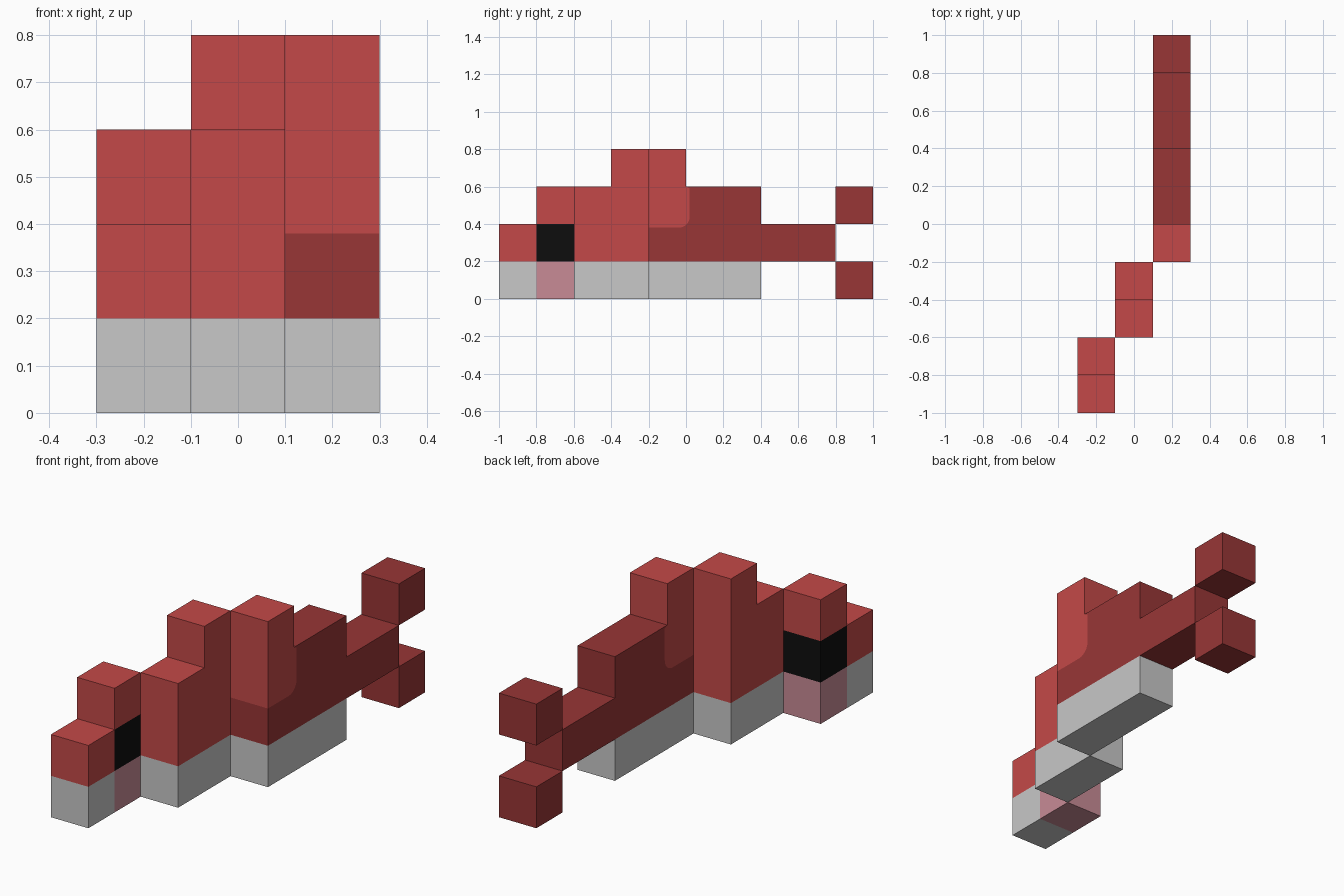
import bpy
import bmesh
import math

cube = bpy.data.objects.get("Cube")
if cube:
    bpy.data.objects.remove(cube, do_unlink=True)


def srgb(r, g, b):
    def lin(c):
        c /= 255
        return c / 12.92 if c <= 0.04045 else ((c + 0.055) / 1.055) ** 2.4
    return (lin(r), lin(g), lin(b), 1.0)


def make_material(name, colour):
    mat = bpy.data.materials.new(name)
    mat.use_nodes = True
    mat.diffuse_color = colour
    mat.node_tree.nodes["Principled BSDF"].inputs["Base Color"].default_value = colour
    return mat


RED = make_material("red", srgb(196, 73, 72))
DARK = make_material("dark red", srgb(152, 54, 54))
GREY = make_material("light grey", srgb(200, 200, 200))
PINK = make_material("pink", srgb(200, 139, 150))
BLACK = make_material("black", srgb(13, 13, 13))


def prism(name, x, profile, mat):
    """Extrude a side profile of (y, z) points 0.2 wide, centred on x."""
    bm = bmesh.new()
    face = bm.faces.new([bm.verts.new((x - 0.1, y, z)) for y, z in profile])
    grown = bmesh.ops.extrude_face_region(bm, geom=[face], use_keep_orig=True)
    moved = [v for v in grown["geom"] if isinstance(v, bmesh.types.BMVert)]
    bmesh.ops.translate(bm, verts=moved, vec=(0.2, 0, 0))
    bmesh.ops.recalc_face_normals(bm, faces=bm.faces)
    mesh = bpy.data.meshes.new(name)
    bm.to_mesh(mesh)
    bm.free()
    mesh.materials.append(mat)
    obj = bpy.data.objects.new(name, mesh)
    bpy.context.collection.objects.link(obj)
    return obj


def block(name, x, y0, y1, z0, z1, mat):
    return prism(name, x, [(y0, z0), (y1, z0), (y1, z1), (y0, z1)], mat)


# Head section, stepped to the right
block("chin", -0.2, -1.0, -0.8, 0.0, 0.2, GREY)
block("snout", -0.2, -1.0, -0.8, 0.2, 0.4, RED)
block("gill", -0.2, -0.8, -0.6, 0.0, 0.2, PINK)
block("eyes", -0.2, -0.8, -0.6, 0.2, 0.4, BLACK)
block("crown", -0.2, -0.8, -0.6, 0.4, 0.6, RED)

# Middle section with the first half of the back fin
block("middle_belly", 0, -0.6, -0.2, 0.0, 0.2, GREY)
prism("middle_back", 0, [(-0.6, 0.2), (-0.2, 0.2), (-0.2, 0.8),
                         (-0.4, 0.8), (-0.4, 0.6), (-0.6, 0.6)], RED)

# Rear section: the red saddle meets the dark body along a rounded border
arc = [(-0.04 + 0.06 * math.sin(a), 0.44 - 0.06 * math.cos(a))
       for a in (math.pi / 2 * i / 6 for i in range(7))]
border = [(-0.2, 0.38)] + arc + [(0.02, 0.59), (0.0, 0.6)]
block("rear_belly", 0.2, -0.2, 0.4, 0.0, 0.2, GREY)
prism("rear_saddle", 0.2, border + [(0.0, 0.8), (-0.2, 0.8)], RED)
prism("rear_body_and_tail", 0.2,
      [(-0.2, 0.2), (0.8, 0.2), (0.8, 0.4), (0.4, 0.4), (0.4, 0.6)]
      + border[::-1], DARK)

# Tail fin tips
for name, z in (("lower_tail_tip", 0.0), ("upper_tail_tip", 0.4)):
    block(name, 0.2, 0.8, 1.0, z, z + 0.2, DARK)
